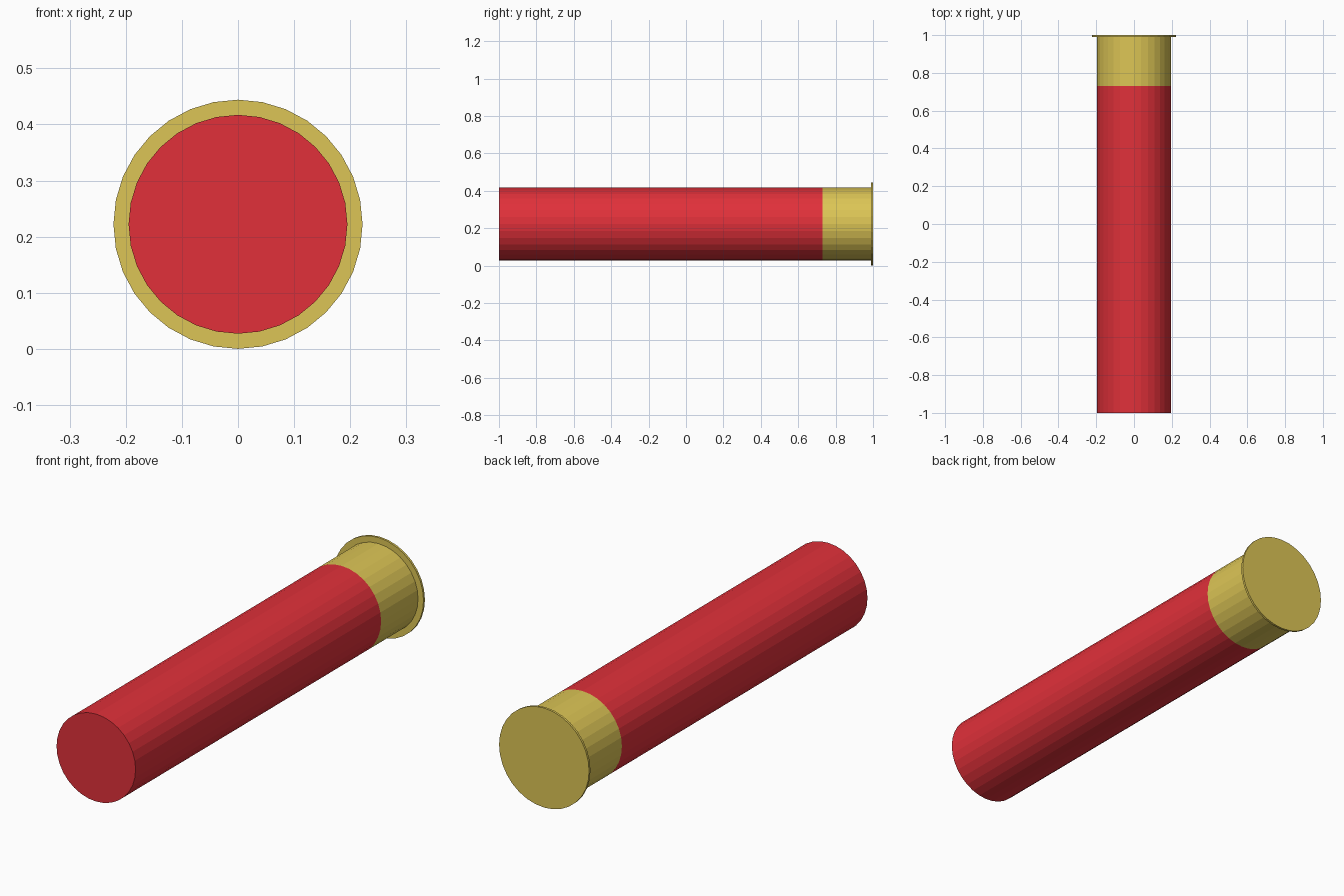
import bpy, bmesh
from math import sin, cos, tau

if "Cube" in bpy.data.objects:
    bpy.data.objects.remove(bpy.data.objects["Cube"])

SIDES = 32
R_BODY, R_RIM = 0.195, 0.222
CENTRE_Z = R_RIM


def material(name, rgb):
    mat = bpy.data.materials.new(name)
    mat.diffuse_color = (*rgb, 1)
    mat.use_nodes = True
    mat.node_tree.nodes["Principled BSDF"].inputs["Base Color"].default_value = mat.diffuse_color
    return mat


def turned_part(name, profile, mat, cap_start=False, cap_end=False):
    """Spin (radius, y) points around the long axis into flat-sided rings."""
    bm = bmesh.new()
    rings = [[bm.verts.new((r * cos(tau * i / SIDES), y, CENTRE_Z + r * sin(tau * i / SIDES)))
              for i in range(SIDES)] for r, y in profile]
    for a, b in zip(rings, rings[1:]):
        for i in range(SIDES):
            j = (i + 1) % SIDES
            bm.faces.new((a[i], b[i], b[j], a[j]))
    if cap_start:
        bm.faces.new(rings[0])
    if cap_end:
        bm.faces.new(rings[-1][::-1])
    bm.normal_update()
    mesh = bpy.data.meshes.new(name)
    bm.to_mesh(mesh)
    bm.free()
    mesh.materials.append(mat)
    obj = bpy.data.objects.new(name, mesh)
    bpy.context.collection.objects.link(obj)
    return obj


red = material("red_plastic", (0.75, 0.03, 0.042))
brass = material("brass", (0.72, 0.56, 0.092))

# Red tube with a closed front end
turned_part("red_tube", [(R_BODY, -1), (R_BODY, 0.73)], red, cap_start=True)

# Brass base: flush sleeve, thin projecting rim and closed back
turned_part("brass_base",
            [(R_BODY, 0.73), (R_BODY, 0.99), (R_RIM, 0.99), (R_RIM, 1)],
            brass, cap_end=True)
